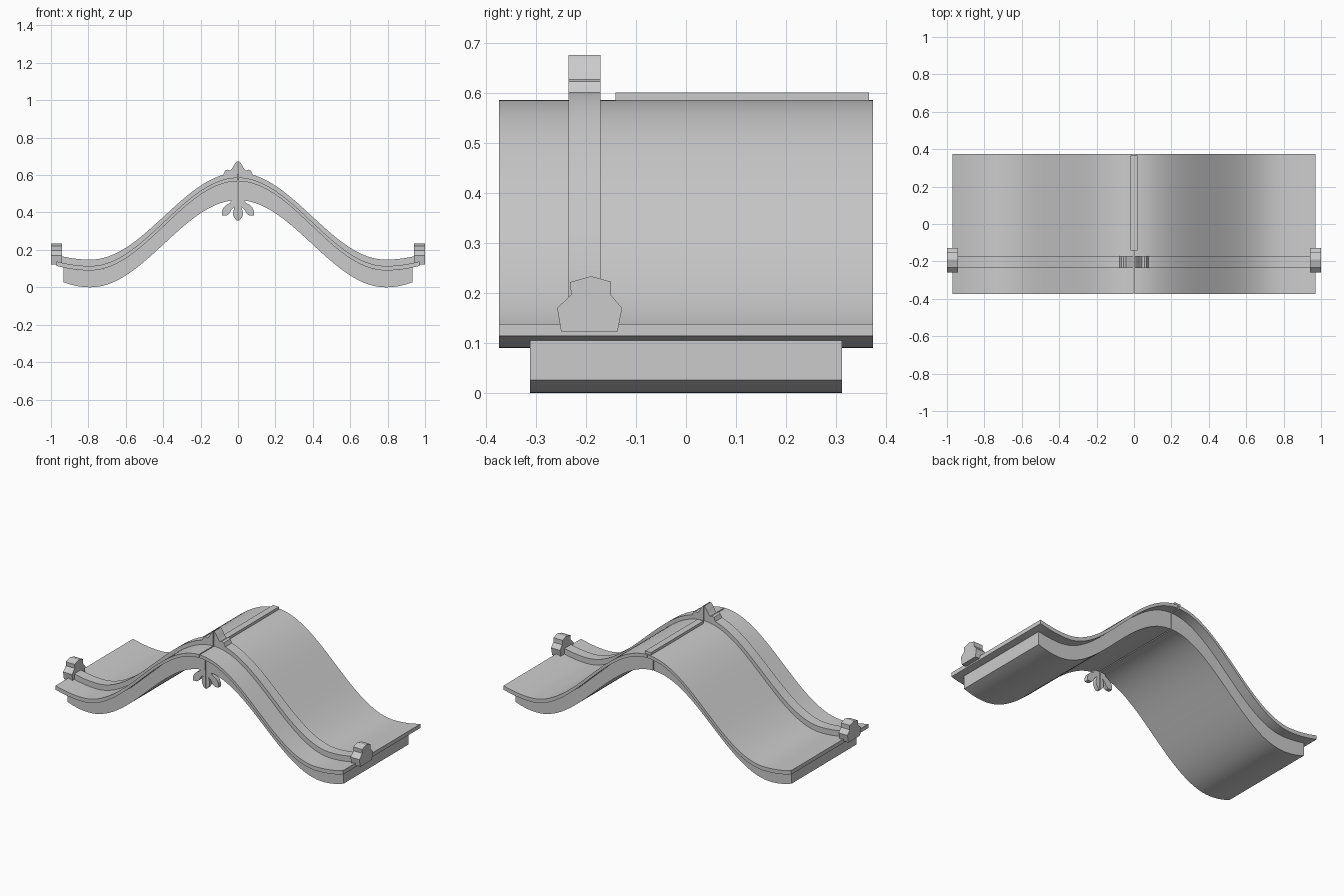
import bpy, bmesh, math

if "Cube" in bpy.data.objects:
    bpy.data.objects.remove(bpy.data.objects["Cube"])

GAP = 0.003      # half of the seam between the two roof halves
TROUGH = 0.79    # x of the lowest point of the roof curve


def wave(x, crest, trough, lip):
    """Height of a roof line: crest at x=0, trough, then an upturned lip."""
    c = math.cos(math.pi * x / TROUGH)
    amp = (crest - trough) / 2 if x < TROUGH else lip
    return trough + amp * (1 + c)


def finish(name, bm, smooth=True, mirror=True):
    bmesh.ops.recalc_face_normals(bm, faces=bm.faces)
    me = bpy.data.meshes.new(name)
    bm.to_mesh(me)
    bm.free()
    ob = bpy.data.objects.new(name, me)
    bpy.context.collection.objects.link(ob)
    if mirror:
        m = ob.modifiers.new("Mirror", 'MIRROR')
        m.use_mirror_merge = False
    if smooth:
        bpy.context.view_layer.objects.active = ob
        ob.select_set(True)
        bpy.ops.object.shade_smooth_by_angle(angle=math.radians(35))
        ob.select_set(False)
    return ob


def strip(name, top, bottom, x_end, y0, y1, n=40):
    """Solid band between two wave lines."""
    bm = bmesh.new()
    rings = []
    for i in range(n + 1):
        x = GAP + (x_end - GAP) * i / n
        t, b = wave(x, *top), wave(x, *bottom)
        rings.append([bm.verts.new(p) for p in
                      ((x, y0, t), (x, y1, t), (x, y1, b), (x, y0, b))])
    for a, b in zip(rings, rings[1:]):
        for i in range(4):
            j = (i + 1) % 4
            bm.faces.new((a[i], a[j], b[j], b[i]))
    bm.faces.new(rings[0])
    bm.faces.new(rings[-1])
    return finish(name, bm)


def prism(name, outline, direction, smooth=False, mirror=True):
    """Flat outline of 3D points pushed along a direction."""
    bm = bmesh.new()
    f = bm.faces.new([bm.verts.new(p) for p in outline])
    r = bmesh.ops.extrude_face_region(bm, geom=[f], use_keep_orig=True)
    vs = [v for v in r['geom'] if isinstance(v, bmesh.types.BMVert)]
    bmesh.ops.translate(bm, verts=vs, vec=direction)
    return finish(name, bm, smooth, mirror)


# wavy beam, thin roof sheet on it, and raised rib near the front
sheet_top, sheet_low = (0.587, 0.114, 0.1), (0.567, 0.09, 0.1)
strip("roof_beam", sheet_low, (0.466, 0.0, 0.17), 0.932, -0.3125, 0.3125)
strip("roof_sheet", sheet_top, sheet_low, 0.97, -0.374, 0.374)
strip("roof_rib", (0.613, 0.148, 0.1), (0.58, 0.107, 0.1), 0.965, -0.235, -0.171)

# ridge cap covering the seam
prism("ridge_cap", [(-0.02, -0.141, 0.575), (0.02, -0.141, 0.575),
                    (0.02, -0.141, 0.602), (-0.02, -0.141, 0.602)],
      (0, 0.507, 0), mirror=False)

# leaf crest on top of the rib
crest = [(GAP, .58), (GAP, .677), (.012, .668), (.022, .652), (.034, .632),
         (.042, .624), (.055, .629), (.068, .624), (.077, .606), (.085, .58)]
prism("crest_leaf", [(x, -0.235, z) for x, z in crest], (0, 0.064, 0), True)

# hanging leaves under the beam
leaf = [(GAP, .48), (GAP, .355), (.015, .365), (.026, .385), (.027, .4), (.018, .43),
        (.035, .415), (.045, .395), (.06, .384), (.085, .384), (.086, .405), (.077, .427),
        (.06, .442), (.04, .452), (.035, .48)]
prism("pendant_leaf", [(x, -0.311, z) for x, z in leaf], (0, 0.025, 0), True)

# blocks at the rib ends
block = [(-.25, .123), (-.137, .123), (-.128, .17), (-.15, .196), (-.15, .223),
         (-.19, .234), (-.232, .222), (-.23, .197), (-.258, .17)]
prism("end_block", [(0.94, y, z) for y, z in block], (0.06, 0, 0))
